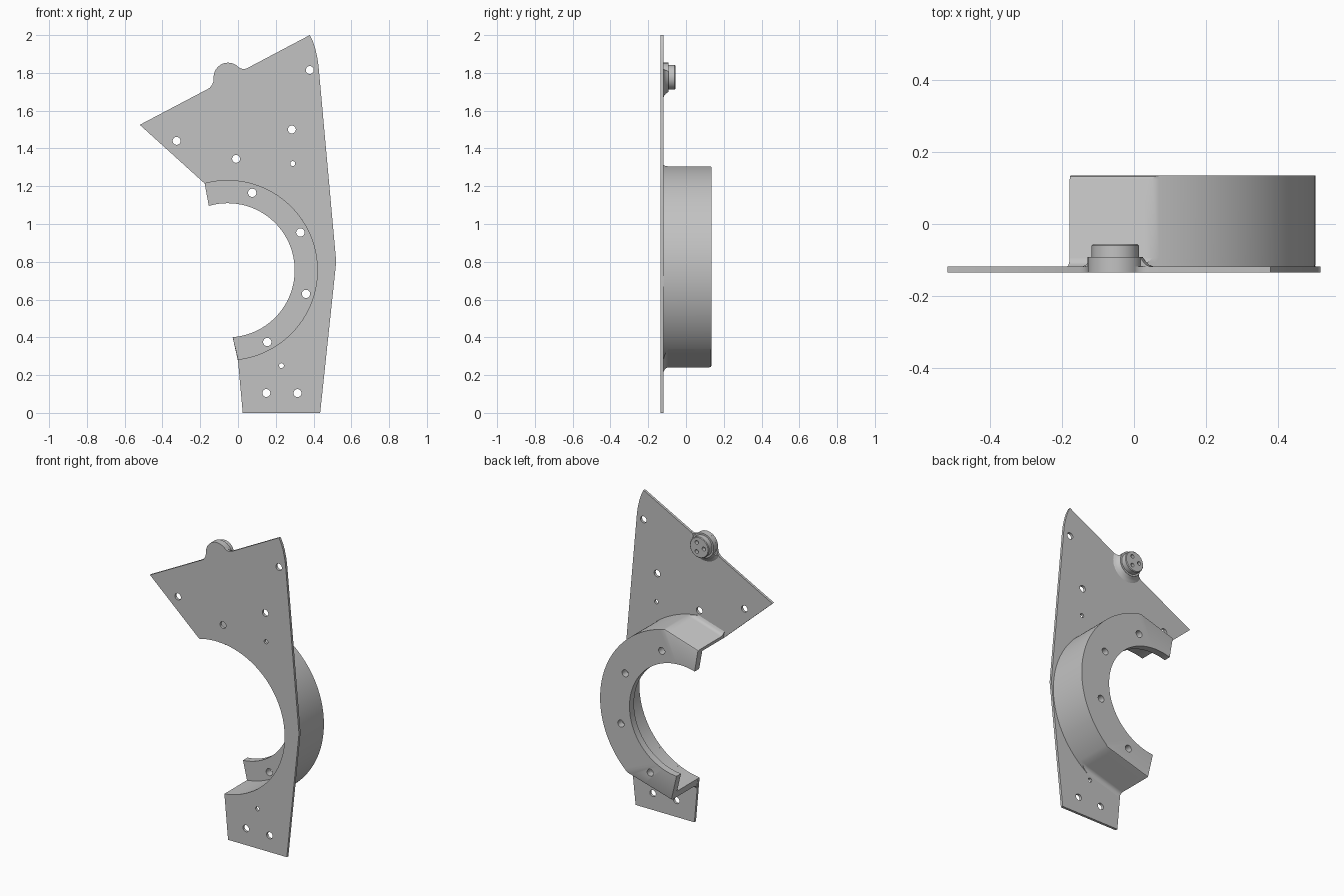
import bpy, bmesh
from math import sin, cos, acos, radians, pi
from mathutils import Vector

cube = bpy.data.objects.get("Cube")
if cube:
    bpy.data.objects.remove(cube)

grey = bpy.data.materials.new("plain grey")
grey.use_nodes = True
grey.diffuse_color = (0.54, 0.54, 0.54, 1)
grey.node_tree.nodes["Principled BSDF"].inputs["Base Color"].default_value = (0.54, 0.54, 0.54, 1)

CX, CZ = -0.055, 0.755          # centre of the ring
BX, BZ = -0.052, 1.777          # centre of the boss
FRONT, SKIN, BACK = -0.135, -0.119, 0.135
R_RECESS, R_BORE, R_OUT = 0.475, 0.355, 0.56


def finish(name, bm):
    bmesh.ops.recalc_face_normals(bm, faces=bm.faces)
    mesh = bpy.data.meshes.new(name)
    bm.to_mesh(mesh)
    bm.free()
    mesh.materials.append(grey)
    ob = bpy.data.objects.new(name, mesh)
    bpy.context.collection.objects.link(ob)
    return ob


def activate(ob):
    bpy.ops.object.select_all(action='DESELECT')
    ob.select_set(True)
    bpy.context.view_layer.objects.active = ob


def smooth(ob):
    activate(ob)
    bpy.ops.object.shade_smooth_by_angle(angle=radians(30))


def polar(cx, cz, r, a):
    return cx + r * cos(a), cz + r * sin(a)


def spread(a, b, n):
    return [a + (b - a) * i / n for i in range(n + 1)]


def loft(bm, loops, closed=False):
    """Skin loops of (x, y, z) points; loops run round, or span between end caps."""
    rows = [[bm.verts.new(p) for p in loop] for loop in loops]
    n, m = len(rows), len(rows[0])
    for i in range(n if closed else n - 1):
        a, b = rows[i], rows[(i + 1) % n]
        for j in range(m - 1 if closed else m):
            k = (j + 1) % m
            bm.faces.new((a[j], a[k], b[k], b[j]))
    if closed:
        bm.faces.new([r[0] for r in rows])
        bm.faces.new([r[-1] for r in rows])
    else:
        bm.faces.new(rows[0])
        bm.faces.new(rows[-1])


def lathe(bm, cx, cz, profile, sides=48):
    loft(bm, [[(x, y, z) for x, z in (polar(cx, cz, r, 2 * pi * i / sides) for i in range(sides))]
              for r, y in profile])


def drill(ob, holes, y0, y1):
    bm = bmesh.new()
    for x, z, r in holes:
        lathe(bm, x, z, [(r, y0), (r, y1)], 24)
    cutter = finish("hole_cutter", bm)
    cutter.hide_render = True
    mod = ob.modifiers.new("holes", 'BOOLEAN')
    mod.operation, mod.solver, mod.object = 'DIFFERENCE', 'EXACT', cutter
    activate(ob)
    bpy.ops.object.modifier_apply(modifier=mod.name)
    bpy.data.objects.remove(cutter)


# Mounting plate: outline with boss lobe and round bite
outline = [(0.025, 0), (0.435, 0), (0.52, 0.8), (0.426, 1.84), (0.42, 1.88),
           (0.41, 1.925), (0.397, 1.965), (0.38, 2.0), (0.045, 1.823), (0.03, 1.82), (0.015, 1.823)]
outline += [polar(BX, BZ, 0.077, a) for a in spread(radians(42), radians(178), 20)]
outline += [(-0.131, 1.752), (-0.138, 1.736), (-0.15, 1.72), (-0.52, 1.525)]
outline += [polar(CX, CZ, R_RECESS, a) for a in spread(radians(104.8), radians(-83.4), 72)]
bm = bmesh.new()
loft(bm, [[(x, y, z) for x, z in outline] for y in (FRONT, SKIN)])
plate = finish("mounting_plate", bm)
big, small = 0.021, 0.013
drill(plate, [(-0.325, 1.44, big), (-0.01, 1.345, big), (0.285, 1.5, big), (0.38, 1.815, big),
              (0.15, 0.105, big), (0.315, 0.105, big), (0.29, 1.32, small), (0.23, 0.25, small)],
      FRONT - 0.1, SKIN + 0.1)
smooth(plate)


# Ring housing: C-shaped wall with two flats and a rear flange
def round_row(r, y, lo, hi):
    return [(x, y, z) for x, z in
            (polar(CX, CZ, r, a) for a in spread(radians(lo), radians(hi), 84))]


def outer_row(y, offset):
    n0, n1 = radians(-74.1), radians(107)
    d0, d1 = 0.511 + offset, 0.495 + offset
    c0, c1 = n0 + acos(d0 / R_OUT), n1 - acos(d1 / R_OUT)
    angles = (spread(radians(-83.1), c0, 10) + spread(c0, c1, 64)[1:]
              + spread(c1, radians(104.5), 10)[1:])
    row = []
    for a in angles:
        r = R_OUT
        if a < c0:
            r = d0 / cos(a - n0)
        elif a > c1:
            r = d1 / cos(a - n1)
        x, z = polar(CX, CZ, r, a)
        row.append((x, y, z))
    return row


flange = BACK - 0.045
rows = [outer_row(SKIN, 0.025), outer_row(SKIN + 0.006, 0.012), outer_row(SKIN + 0.013, 0.005),
        outer_row(SKIN + 0.025, 0), outer_row(BACK - 0.01, 0),
        outer_row(BACK - 0.003, -0.003), outer_row(BACK, -0.01),
        round_row(R_BORE, BACK, -85.7, 106.3), round_row(R_BORE, flange, -85.7, 106.3),
        round_row(R_RECESS, flange, -83.4, 104.8), round_row(R_RECESS, SKIN, -83.4, 104.8)]
bm = bmesh.new()
loft(bm, rows, closed=True)
ring = finish("ring_housing", bm)
drill(ring, [(0.075, 1.165, 0.022), (0.33, 0.955, 0.022), (0.36, 0.63, 0.022), (0.155, 0.375, 0.022)],
      flange - 0.05, BACK + 0.05)
smooth(ring)

# Boss: stepped round post with three blind holes
bm = bmesh.new()
lathe(bm, BX, BZ, [(0.077, FRONT + 0.002), (0.077, -0.092), (0.066, -0.092), (0.066, -0.06), (0.062, -0.056)])
boss = finish("boss", bm)
drill(boss, [(*polar(BX, BZ, 0.033, radians(a)), 0.012) for a in (60, 180, 300)], -0.08, 0)
smooth(boss)

# Flared fillet where the boss meets the plate, trimmed at the plate edge
bm = bmesh.new()
lathe(bm, BX, BZ, [(0.112, SKIN - 0.003), (0.108, SKIN), (0.095, -0.114), (0.086, -0.106), (0.077, -0.093)])
bmesh.ops.bisect_plane(bm, geom=bm.verts[:] + bm.edges[:] + bm.faces[:], plane_co=(-0.52, 0, 1.525),
                       plane_no=Vector((-0.475, 0, 0.9)).normalized(), clear_outer=True)
bmesh.ops.holes_fill(bm, edges=[e for e in bm.edges if e.is_boundary])
smooth(finish("boss_fillet", bm))
